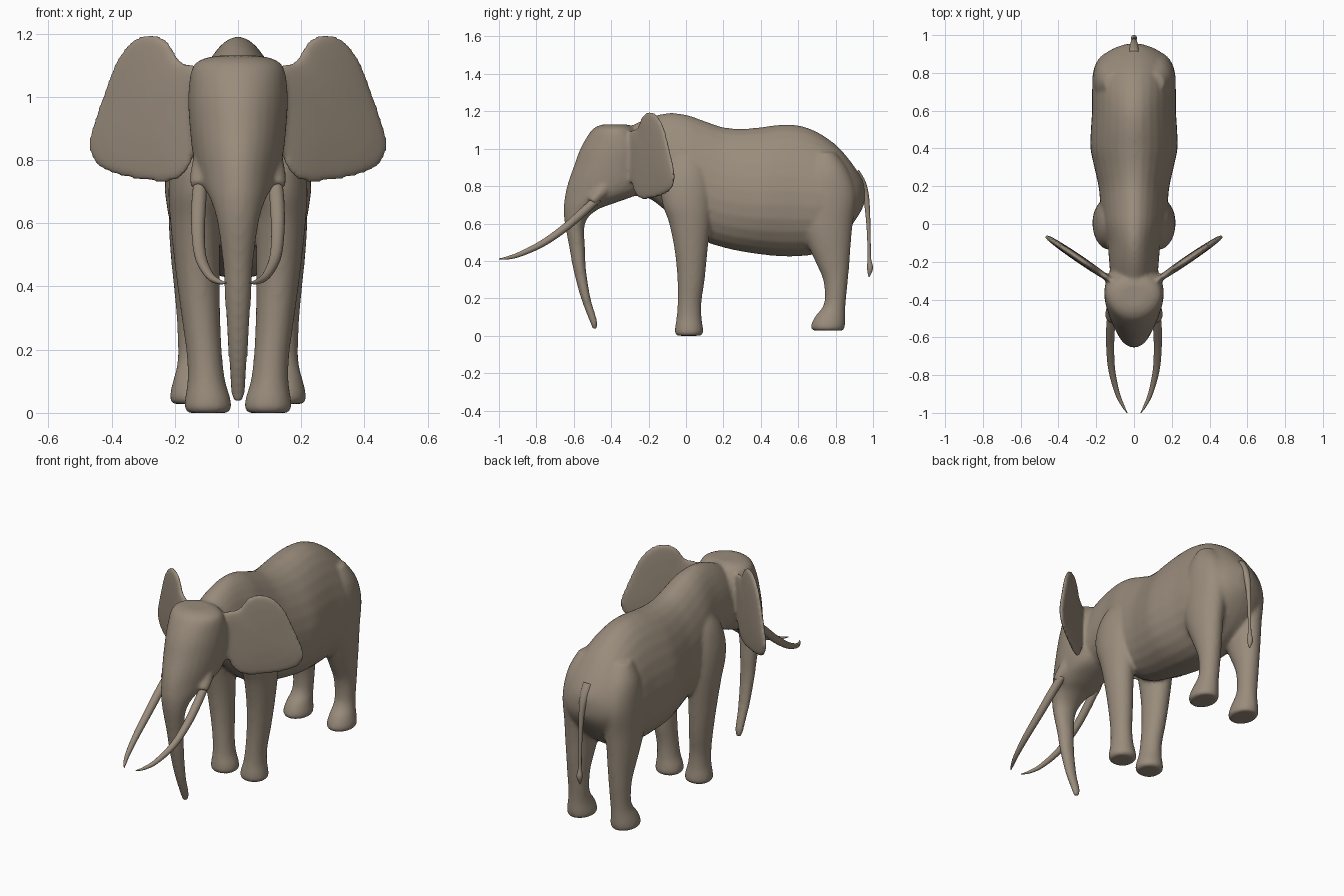
import bpy, bmesh, math
from mathutils import Vector

if "Cube" in bpy.data.objects:
    bpy.data.objects.remove(bpy.data.objects["Cube"])

hide = bpy.data.materials.new("warm grey brown")
hide.diffuse_color = (0.32, 0.262, 0.2, 1)
hide.use_nodes = True
hide.node_tree.nodes["Principled BSDF"].inputs["Base Color"].default_value = hide.diffuse_color
SEG = 28


def spline(rows, n=5, closed=False):
    """Catmull-Rom interpolation of equal-length rows of numbers."""
    rows = [Vector(r) for r in rows]
    count = len(rows)
    pick = (lambda i: rows[i % count]) if closed else (lambda i: rows[max(0, min(count - 1, i))])
    out = []
    for i in range(count if closed else count - 1):
        a, b, c, d = (pick(i + k) for k in (-1, 0, 1, 2))
        for k in range(n):
            t = k / n
            out.append(0.5 * (2 * b + (c - a) * t + (2 * a - 5 * b + 4 * c - d) * t * t
                              + (3 * b - a - 3 * c + d) * t ** 3))
    return out if closed else out + [rows[-1]]


def loft(bm, rings):
    """Skin a list of rings and cap both ends, facing outward."""
    vs = [[bm.verts.new(p) for p in r] for r in rings]
    faces = [bm.faces.new(vs[0]), bm.faces.new(vs[-1])]
    n = len(vs[0])
    for a, b in zip(vs, vs[1:]):
        for i in range(n):
            faces.append(bm.faces.new((a[i], a[(i + 1) % n], b[(i + 1) % n], b[i])))
    bmesh.ops.recalc_face_normals(bm, faces=faces)


def angles():
    return [2 * math.pi * i / SEG for i in range(SEG)]


def upright(bm, rows, side=1, taper=0.0):
    """Rows: z, front y, back y, inner x, outer x."""
    rings = []
    for z, yf, yb, xi, xo in spline(rows):
        cx, rx, cy, ry = (xi + xo) / 2, (xo - xi) / 2, (yf + yb) / 2, (yb - yf) / 2
        rings.append([(side * (cx + rx * math.sin(a) * (1 + taper * math.cos(a))),
                       cy + ry * math.cos(a), z) for a in angles()])
    loft(bm, rings)


def tube(bm, rows, side=1):
    """Rows: x, y, z, radius along a path."""
    pts = spline(rows)
    rings = []
    for i, p in enumerate(pts):
        t = (pts[min(i + 1, len(pts) - 1)] - pts[max(i - 1, 0)]).to_3d().normalized()
        u = Vector((1, 0, 0))
        u = (u - t * u.dot(t)).normalized()
        v = t.cross(u)
        rings.append([])
        for a in angles():
            q = p.to_3d() + (u * math.cos(a) + v * math.sin(a)) * p[3]
            rings[-1].append((q.x * side, q.y, q.z))
    loft(bm, rings)


def finish(bm, name):
    me = bpy.data.meshes.new(name)
    bm.to_mesh(me)
    bm.free()
    me.materials.append(hide)
    for f in me.polygons:
        f.use_smooth = True
    ob = bpy.data.objects.new(name, me)
    bpy.context.collection.objects.link(ob)
    return ob


body = bmesh.new()

# torso: y, top z, bottom z, half width
torso = [(-.40, 1.08, .82, .09), (-.30, 1.12, .755, .12), (-.20, 1.165, .735, .13),
         (-.10, 1.19, .66, .14), (0, 1.182, .57, .165), (.10, 1.148, .505, .176),
         (.20, 1.115, .472, .186), (.30, 1.107, .45, .208), (.40, 1.115, .435, .228),
         (.50, 1.128, .425, .226), (.60, 1.125, .425, .22), (.70, 1.09, .44, .22),
         (.80, 1.022, .50, .212), (.87, .945, .57, .185), (.92, .875, .64, .125),
         (.947, .83, .69, .06), (.955, .80, .72, .02)]
rings = []
for y, zt, zb, hw in spline(torso):
    cz, rz = (zt + zb) / 2, (zt - zb) / 2
    rings.append([(hw * math.sin(a) * (1 - .16 * math.cos(a)), y, cz + rz * math.cos(a))
                  for a in angles()])
loft(body, rings)

# head and trunk: z, front y, back y, half width
head = [(1.13, -.44, -.32, .06), (1.12, -.475, -.29, .11), (1.09, -.512, -.26, .145),
        (1.0, -.565, -.2, .157), (.9, -.602, -.2, .152), (.82, -.63, -.2, .143),
        (.76, -.645, -.25, .128), (.71, -.652, -.38, .106), (.67, -.654, -.48, .085),
        (.6, -.648, -.54, .065), (.47, -.624, -.54, .048), (.35, -.602, -.534, .041),
        (.2, -.562, -.51, .032), (.08, -.517, -.475, .024), (.035, -.5, -.476, .017)]
upright(body, [(z, f, b, -w, w) for z, f, b, w in head], taper=.1)

front_leg = [(0, -.05, .08, .03, .16), (.015, -.06, .092, .02, .17), (.05, -.058, .09, .025, .167),
             (.1, -.05, .083, .04, .16), (.18, -.045, .083, .05, .162), (.3, -.046, .1, .056, .178),
             (.45, -.06, .115, .058, .198), (.6, -.09, .13, .055, .214), (.7, -.125, .135, .05, .22),
             (.8, -.135, .13, .05, .212), (.9, -.11, .11, .05, .185), (.98, -.05, .05, .06, .14)]
hind_leg = [(.028, .68, .84, .075, .205), (.04, .668, .848, .066, .215), (.07, .673, .851, .068, .213),
            (.11, .695, .851, .075, .203), (.15, .728, .852, .08, .193), (.2, .742, .856, .08, .19),
            (.3, .733, .866, .075, .194), (.4, .69, .875, .065, .203), (.5, .645, .882, .055, .213),
            (.6, .61, .892, .04, .219), (.75, .61, .91, .03, .22), (.88, .64, .87, .03, .205),
            (.98, .69, .8, .04, .16)]

# ear outline: x, z, around a centre, built as a thin lens
outline = [(.11, 1.08), (.185, 1.115), (.22, 1.172), (.27, 1.2), (.33, 1.18), (.385, 1.11),
           (.43, .99), (.465, .885), (.467, .825), (.44, .78), (.38, .751), (.3, .735),
           (.22, .73), (.17, .755), (.13, .84), (.11, .96)]
centre = Vector((.29, .95))
lens = [(s, sign) for sign, order in ((-1, (.1, .4, .7, .9, 1)), (1, (1, .9, .7, .4, .1)))
        for s in order]

for side in (1, -1):
    upright(body, front_leg, side)
    upright(body, hind_leg, side)
    # tusk sockets on the cheeks
    tube(body, [(.1, -.40, .84, .03), (.115, -.45, .775, .034), (.122, -.505, .715, .029)], side)
    rings = []
    for s, sign in lens:
        depth = sign * (.006 + .015 * math.sqrt(1 - s * s))
        rings.append([])
        for p in spline(outline, 4, True):
            q = centre + (p - centre) * s
            y = -.28 + .68 * (q.x - .15)
            rings[-1].append((side * (q.x - depth * .56), y + depth * .83, q.y))
    loft(body, rings)

# fuse the fleshy parts into one smooth skin
skin = finish(body, "body_head_legs_and_ears")
rm = skin.modifiers.new("fuse", 'REMESH')
rm.mode = 'VOXEL'
rm.voxel_size = .01
rm.use_smooth_shade = True
sm = skin.modifiers.new("soften", 'SMOOTH')
sm.factor = .5
sm.iterations = 8

# tusks
for side, name in ((1, "left_tusk"), (-1, "right_tusk")):
    bm = bmesh.new()
    tube(bm, [(.118, -.47, .735, .022), (.124, -.55, .662, .023), (.126, -.65, .575, .021),
              (.118, -.77, .492, .018), (.09, -.89, .435, .013), (.06, -.96, .415, .008),
              (.036, -1.0, .411, .002)], side)
    finish(bm, name)

# tail with a tuft
bm = bmesh.new()
tube(bm, [(0, .90, .87, .03), (0, .94, .81, .024), (0, .964, .73, .016), (0, .975, .6, .011),
          (0, .979, .48, .009), (0, .98, .41, .01), (0, .984, .365, .016), (0, .981, .335, .01),
          (0, .979, .315, .002)])
finish(bm, "tail")
